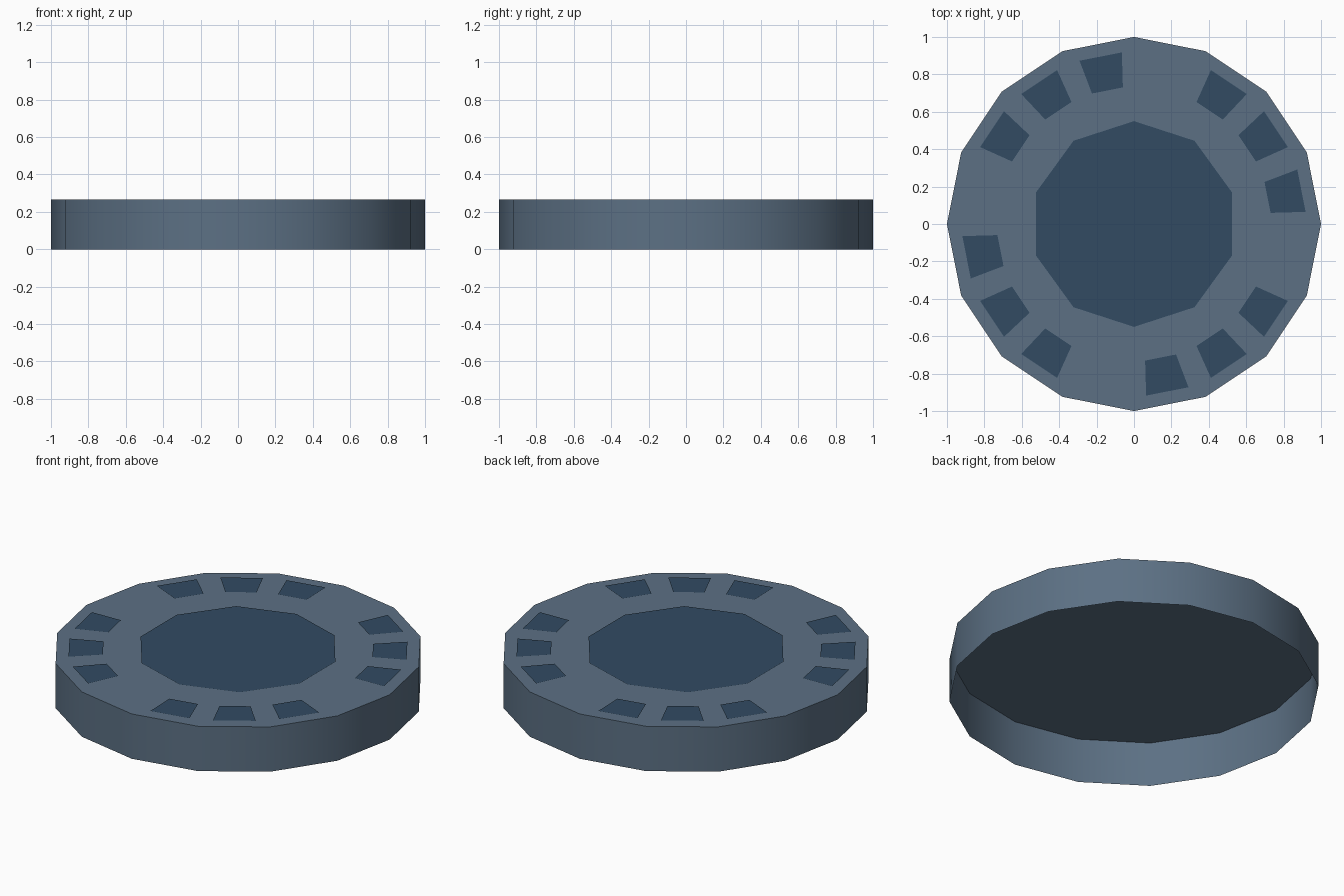
import bpy, bmesh, math

if "Cube" in bpy.data.objects:
    bpy.data.objects.remove(bpy.data.objects["Cube"])

TOP = 0.267          # height of the cap
PLATE = 0.004        # how far the dark plates stand proud


def material(name, rgb):
    m = bpy.data.materials.new(name)
    m.diffuse_color = (*rgb, 1)
    m.use_nodes = True
    m.node_tree.nodes["Principled BSDF"].inputs["Base Color"].default_value = m.diffuse_color
    return m


slate = material("slate grey blue", (0.107, 0.163, 0.231))
navy = material("dark blue", (0.032, 0.070, 0.123))


def polar(r, deg, z):
    a = math.radians(deg)
    return (r * math.cos(a), r * math.sin(a), z)


def finish(bm, name, mat):
    me = bpy.data.meshes.new(name)
    bm.to_mesh(me)
    bm.free()
    me.materials.append(mat)
    ob = bpy.data.objects.new(name, me)
    bpy.context.collection.objects.link(ob)
    return ob


# Shell: 16-sided wall with a flat cap, open underneath
bm = bmesh.new()
lower = [bm.verts.new(polar(1, 22.5 * i, 0)) for i in range(16)]
upper = [bm.verts.new(polar(1, 22.5 * i, TOP)) for i in range(16)]
bm.faces.new(upper)
for i in range(16):
    j = (i + 1) % 16
    wall = bm.faces.new((lower[i], lower[j], upper[j], upper[i]))
    wall.smooth = True
    bm.edges.get((upper[i], upper[j])).smooth = False
finish(bm, "disc_shell", slate)

# Ten-sided centre plate
bm = bmesh.new()
bm.faces.new([bm.verts.new(polar(0.55, 90 + 36 * i, TOP + PLATE)) for i in range(10)])
finish(bm, "centre_plate", navy)

# Four groups of three tapered plates around the rim
bm = bmesh.new()
for quarter in range(4):
    for step in (11.25, 33.75, 56.25):
        a = 90 * quarter + step
        corners = [(0.733, a - 6.6), (0.92, a - 7.2), (0.92, a + 7.2), (0.733, a + 6.6)]
        bm.faces.new([bm.verts.new(polar(r, d, TOP + PLATE)) for r, d in corners])
finish(bm, "rim_plates", navy)
